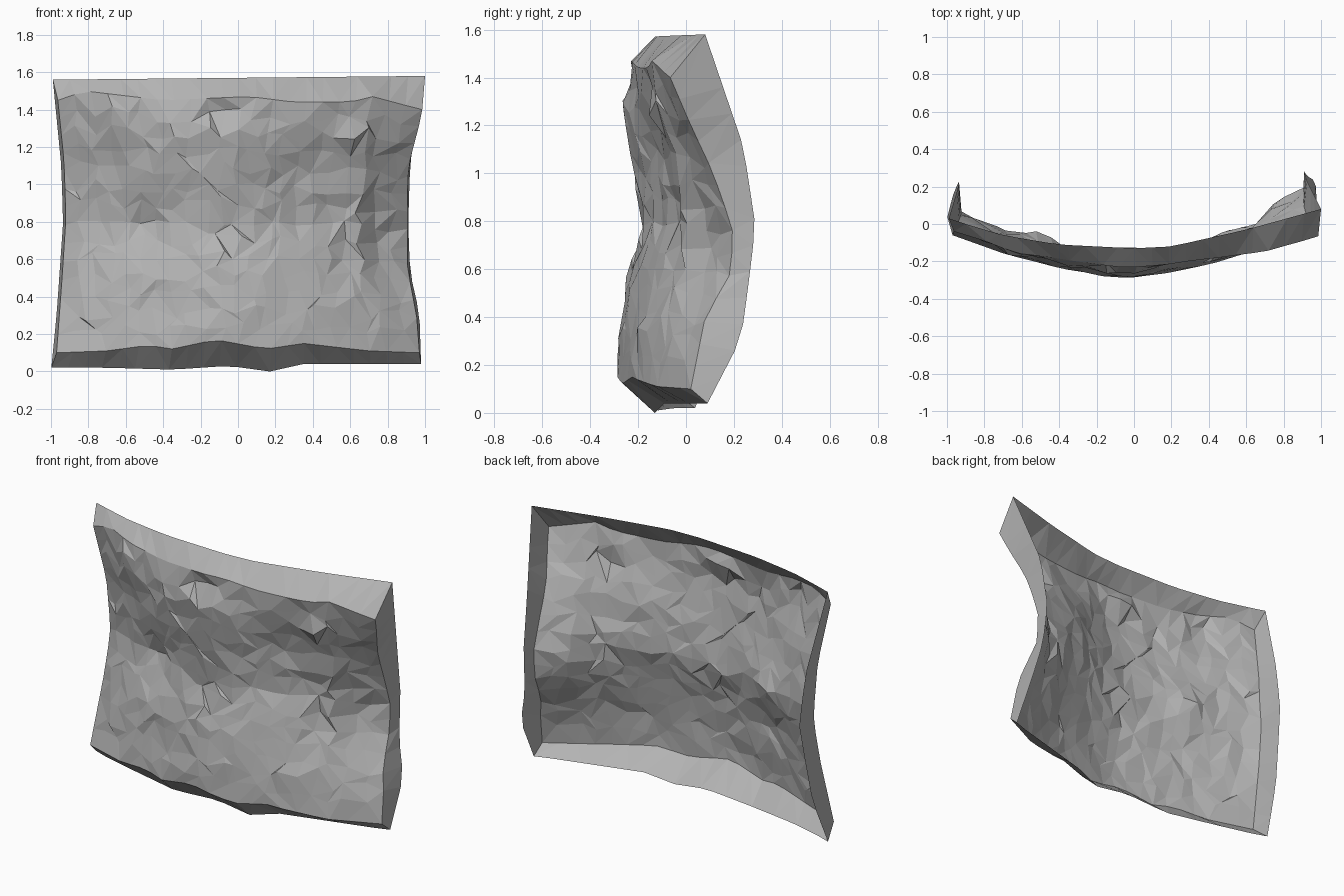
import bpy
import bmesh
import math
import random
from mathutils import Vector

random.seed(5)
if "Cube" in bpy.data.objects:
    bpy.data.objects.remove(bpy.data.objects["Cube"])

COLS, ROWS = 22, 14

stone = bpy.data.materials.new("stone_grey")
stone.use_nodes = True
grey = (0.45, 0.45, 0.45, 1)
stone.diffuse_color = grey
stone.node_tree.nodes["Principled BSDF"].inputs["Base Color"].default_value = grey


def at(profile, t):
    """Value of a piecewise linear profile at t."""
    if t <= profile[0][0]:
        return profile[0][1]
    for (a, p), (b, q) in zip(profile, profile[1:]):
        if t <= b:
            return p + (q - p) * (t - a) / (b - a)
    return profile[-1][1]


def sheet(name, grid):
    """Flat shaded sheet through rows of points, split along random diagonals."""
    bm = bmesh.new()
    rows = [[bm.verts.new(p) for p in row] for row in grid]
    for low, high in zip(rows, rows[1:]):
        for i in range(len(low) - 1):
            a, b, c, d = low[i], low[i + 1], high[i + 1], high[i]
            if random.random() < 0.5:
                tris = (a, b, c), (a, c, d)
            else:
                tris = (a, b, d), (b, c, d)
            for tri in tris:
                bm.faces.new(tri)
    mesh = bpy.data.meshes.new(name)
    bm.to_mesh(mesh)
    bm.free()
    mesh.materials.append(stone)
    obj = bpy.data.objects.new(name, mesh)
    bpy.context.collection.objects.link(obj)


# Outline of the rock face: side edges by height, top and bottom by width
edge_right_x = [(.1, -.97), (.5, -.94), (.8, -.92), (1.1, -.93), (1.45, -.965)]
edge_left_x = [(.1, .97), (.3, .955), (.56, .905), (.9, .905), (1.1, .91), (1.41, .985)]
edge_bottom_z = [(-.97, .1), (-.7, .11), (-.48, .14), (-.35, .12), (-.12, .17),
                 (.15, .12), (.35, .15), (.7, .11), (.97, .1)]
edge_top_z = [(-.96, 1.45), (-.82, 1.5), (-.4, 1.45), (.06, 1.47),
              (.3, 1.44), (.6, 1.44), (.72, 1.47), (.98, 1.4)]

# Depth by height at the middle and at both side edges
mid_y = [(.15, -.285), (.4, -.27), (.6, -.235), (.75, -.185), (.9, -.195),
         (1.06, -.23), (1.2, -.255), (1.3, -.25), (1.4, -.21), (1.46, -.23)]
edge_right_y = [(.1, -.06), (.5, .03), (.75, .07), (1.1, .04), (1.45, -.04)]
edge_left_y = [(.1, .02), (.4, .08), (.57, .18), (.74, .2), (.9, .15), (1.03, .1),
               (1.2, .02), (1.41, -.07)]
bow_right = [(.1, 0), (.4, .2), (.7, .53), (1, 1)]
bow_left = [(0, 0), (.2, .08), (.45, .25), (.7, .5), (1, 1)]

# Knobs and hollows: x, z, width, height, depth
bumps = [(.76, .82, .05, .22, .04), (.65, .85, .04, .2, -.03), (.62, 1.24, .06, .06, -.035),
         (.4, 1.12, .26, .2, .06), (.8, 1.12, .08, .14, .03),
         (-.22, 1.3, .26, .06, -.03), (-.64, 1.37, .11, .09, -.07),
         (-.86, .58, .05, .22, -.045), (-.5, .8, .14, .14, .05),
         (.36, .84, .15, .09, .03), (-.17, .97, .04, .1, -.02)]


def depth(x, z, s):
    if s < 0:
        edge, bow = at(edge_right_y, z), at(bow_right, -s)
    else:
        edge, bow = at(edge_left_y, z), at(bow_left, s)
    y = at(mid_y, z) * (1 - bow) + edge * bow
    for bx, bz, w, h, d in bumps:
        y += d * math.exp(-((x - bx) / w) ** 2 - ((z - bz) / h) ** 2) * (1 - bow ** 4)
    return y


# Rock face points, irregular inside and clean along the border
face = []
for j in range(ROWS + 1):
    row = []
    for i in range(COLS + 1):
        inside = 0 < i < COLS and 0 < j < ROWS
        u, v = i / COLS, j / ROWS
        if inside:
            u += random.uniform(-.36, .36) / COLS
            v += random.uniform(-.36, .36) / ROWS
        h = .1 + 1.33 * v
        x0, x1 = at(edge_right_x, h), at(edge_left_x, h)
        x = x0 + (x1 - x0) * u
        low, high = at(edge_bottom_z, x), at(edge_top_z, x)
        z = low + (high - low) * v
        y = depth(x, z, 2 * u - 1)
        if inside:
            y += random.uniform(-.011, .011)
        row.append(Vector((x, max(y, -.29), z)))
    face.append(row)

# Back edges of the rim
back_top_y = [(-1, .03), (-.7, -.06), (-.4, -.11), (0, -.13), (.2, -.12), (.6, -.03), (1, .08)]
back_bottom_y = [(-1, .03), (-.7, -.05), (-.35, -.12), (.17, -.13), (.35, -.09), (1, .09)]
back_bottom_z = [(-1, .02), (-.7, .02), (-.35, .01), (-.05, .03), (.17, 0), (.35, .04), (1, .04)]
back_right_x = [(0, -1), (.3, -.97), (.8, -.935), (1.1, -.945), (1.56, -.99)]
back_right_y = [(0, .03), (.31, .15), (.6, .2), (.8, .23), (1.1, .18), (1.56, .03)]
back_left_x = [(0, .98), (.31, .97), (.53, .92), (.78, .91), (1.11, .92), (1.58, 1)]
back_left_y = [(.04, .09), (.31, .23), (.53, .26), (.78, .29), (1.11, .24), (1.58, .08)]


def side_back(xs, ys, low, high):
    heights = [low + (high - low) * j / ROWS for j in range(ROWS + 1)]
    return [Vector((at(xs, z), at(ys, z), z)) for z in heights]


right = side_back(back_right_x, back_right_y, .02, 1.56)
left = side_back(back_left_x, back_left_y, .04, 1.58)
top, bottom = [], []
for i in range(COLS + 1):
    t = i / COLS
    x = right[-1].x + (left[-1].x - right[-1].x) * t
    top.append(Vector((x, at(back_top_y, x), 1.56 + .02 * t)))
    x = right[0].x + (left[0].x - right[0].x) * t
    bottom.append(Vector((x, at(back_bottom_y, x), at(back_bottom_z, x))))
top[0], top[-1] = right[-1], left[-1]
bottom[0], bottom[-1] = right[0], left[0]

# Face and the four rim strips; the back stays open
sheet("rock_face", face)
sheet("top_rim", [face[-1], top])
sheet("bottom_rim", [bottom, face[0]])
sheet("left_rim", [[face[j][-1], left[j]] for j in range(ROWS + 1)])
sheet("right_rim", [[right[j], face[j][0]] for j in range(ROWS + 1)])
